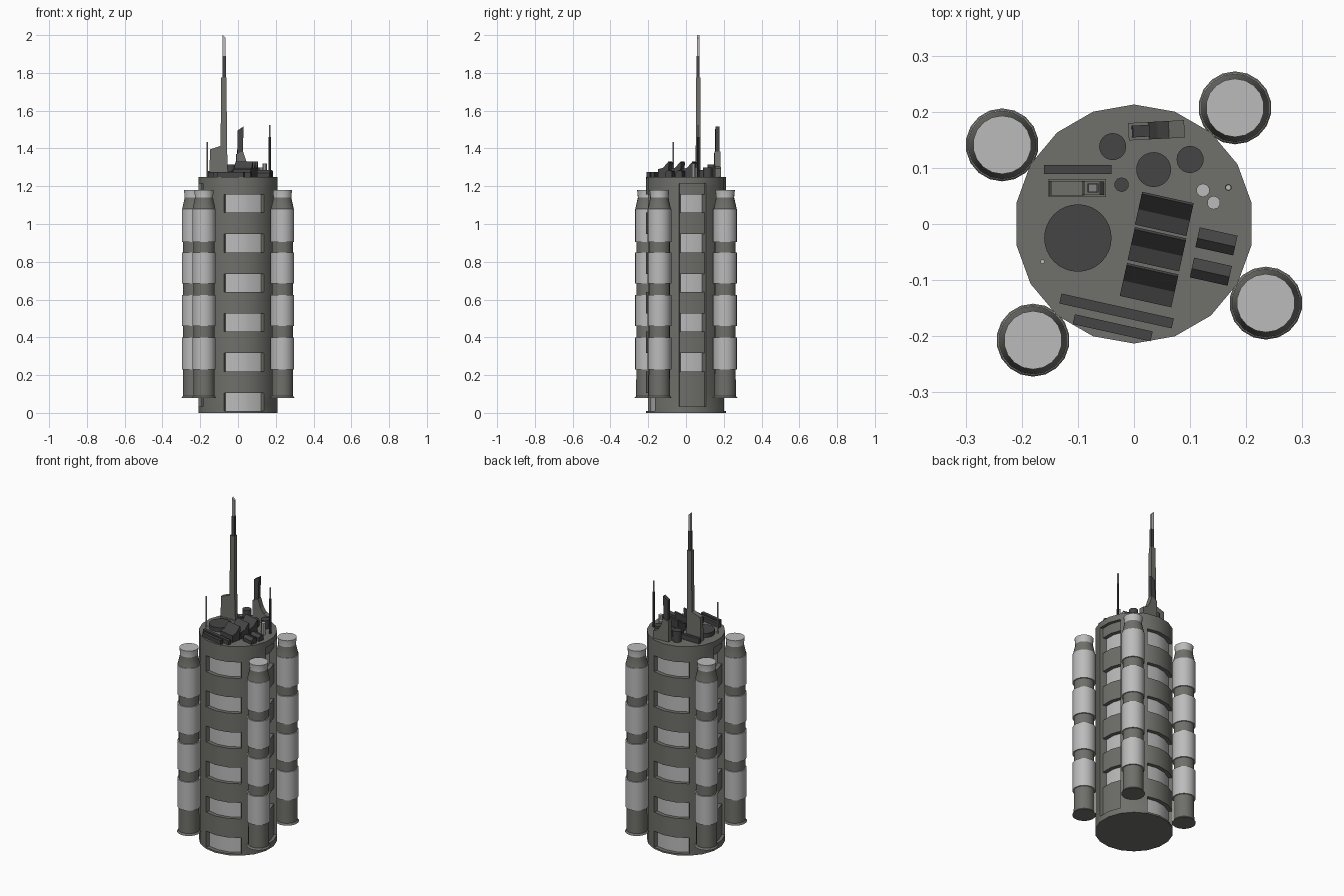
import bpy, bmesh, math
from mathutils import Matrix

if "Cube" in bpy.data.objects:
    bpy.data.objects.remove(bpy.data.objects["Cube"])

def material(name, r, g, b):
    m = bpy.data.materials.new(name)
    m.diffuse_color = (r, g, b, 1)
    m.use_nodes = True
    m.node_tree.nodes["Principled BSDF"].inputs["Base Color"].default_value = m.diffuse_color
    return m

MATS = [material("hull_grey", .16, .16, .145),
        material("dark_grey", .06, .06, .06),
        material("light_grey", .5, .5, .5)]
HULL, DARK, LIGHT = 0, 1, 2
ROOF = 1.25

def finish(name, bm, loc=(0, 0, 0), rot=0, smooth=False):
    bmesh.ops.recalc_face_normals(bm, faces=bm.faces[:])
    me = bpy.data.meshes.new(name)
    bm.to_mesh(me)
    bm.free()
    for m in MATS:
        me.materials.append(m)
    ob = bpy.data.objects.new(name, me)
    ob.matrix_world = Matrix.Translation(loc) @ Matrix.Rotation(math.radians(rot), 4, 'Z')
    bpy.context.collection.objects.link(ob)
    if smooth:
        bpy.ops.object.select_all(action='DESELECT')
        ob.select_set(True)
        bpy.context.view_layer.objects.active = ob
        bpy.ops.object.shade_smooth_by_angle(angle=math.radians(25))
    return ob

def lathe(profile, mats, sides=18, start=-90):
    """Stack of rings (radius, z) with one material per band, then capped."""
    bm = bmesh.new()
    rings = []
    for r, z in profile:
        rings.append([bm.verts.new((r * math.cos(a), r * math.sin(a), z)) for a in
                      (math.radians(start + 360 / sides * i) for i in range(sides))])
    grid = {}
    for j in range(len(rings) - 1):
        for i in range(sides):
            k = (i + 1) % sides
            f = bm.faces.new((rings[j][i], rings[j][k], rings[j + 1][k], rings[j + 1][i]))
            f.material_index = mats[j]
            grid[i, j] = f
    bm.faces.new(rings[0][::-1]).material_index = mats[0]
    bm.faces.new(rings[-1]).material_index = mats[-1]
    return bm, grid

def sink(bm, faces, radius_from, radius_to):
    """Push a group of wall faces inwards, leaving side walls."""
    new = bmesh.ops.extrude_face_region(bm, geom=faces)['geom']
    s = radius_to / radius_from
    for v in (g for g in new if isinstance(g, bmesh.types.BMVert)):
        v.co.x *= s
        v.co.y *= s
    old = [f for f in faces if f.is_valid]
    bmesh.ops.delete(bm, geom=old, context='FACES')
    return [g for g in new if isinstance(g, bmesh.types.BMFace)]

# Main hull: 18 sided drum with recessed window rows and tall side channels
R = .213
wins = [(.01 + .21 * i, .106 + .21 * i) for i in range(6)]
levels = sorted({0, ROOF, .035, 1.215} | {z for w in wins for z in w})
bm, grid = lathe([(R, z) for z in levels], [HULL] * (len(levels) - 1))

def wall(cols, lo, hi):
    return [grid[c, j] for c in cols for j in range(len(levels) - 1)
            if levels[j] > lo - .001 and levels[j + 1] < hi + .001]

for cols in ((17, 0, 1), (8, 9, 10)):
    for lo, hi in wins:
        for f in sink(bm, wall(cols, lo, hi), R, .19):
            f.material_index = LIGHT
for cols in ((4, 5), (13, 14)):
    floor = sink(bm, wall(cols, .035, 1.215), R, .195)
    for lo, hi in wins[1:]:
        pick = [f for f in floor if f.is_valid and lo < f.calc_center_median().z < hi]
        for f in sink(bm, pick, .195, .172):
            f.material_index = LIGHT
finish("hull", bm, smooth=True)

# Four banded tanks around the hull
profile, mats = [(.065, .08), (.057, .09)], [HULL]
for lo, hi in ((.23, .40), (.46, .625), (.685, .85), (.905, 1.08)):
    profile += [(.056, lo), (.063, lo), (.063, hi), (.056, hi)]
    mats += [HULL, LIGHT, LIGHT, LIGHT]
profile[-1] = (.061, 1.081)
profile += [(.048, 1.14), (.052, 1.18)]
mats += [HULL, LIGHT]
for i, (x, y) in enumerate(((.18, .207), (.235, -.141), (-.18, -.207), (-.235, .141))):
    finish(f"tank_{i + 1}", lathe(profile, mats)[0], (x, y, 0), smooth=True)

# Round roof hatches, stubs and whip antennas: x, y, radius, top, material
for name, x, y, r, top, m in (
        ("large_hatch", -.1, -.025, .06, 1.275, DARK),
        ("drum_a", .035, .097, .031, 1.285, DARK), ("drum_b", -.038, .138, .024, 1.315, DARK),
        ("drum_c", .1, .115, .024, 1.30, DARK), ("drum_d", -.022, .07, .013, 1.285, DARK),
        ("stub_a", .123, .06, .012, 1.30, LIGHT), ("stub_b", .142, .038, .012, 1.32, LIGHT),
        ("whip_base", .168, .065, .006, 1.46, DARK), ("whip_tip", .168, .065, .005, 1.525, LIGHT),
        ("short_whip", -.163, -.067, .004, 1.435, LIGHT)):
    finish(name, lathe([(r, ROOF - .01), (r, top)], [m], 32 if r > .02 else 10)[0],
           (x, y, 0), smooth=r > .02)

def prism(name, outline, depth, loc, rot=0, mat=DARK, along='y'):
    """Extrude an outline (u, z) by depth along local x or y."""
    bm = bmesh.new()
    ends = []
    for d in (-depth / 2, depth / 2):
        ends.append([bm.verts.new((u, d, z) if along == 'y' else (d, u, z)) for u, z in outline])
        bm.faces.new(ends[-1])
    n = len(outline)
    for i in range(n):
        k = (i + 1) % n
        bm.faces.new((ends[0][i], ends[0][k], ends[1][k], ends[1][i]))
    for f in bm.faces:
        f.material_index = mat
    return finish(name, bm, (*loc, 0), rot)

def box(name, x, y, w, d, lo, hi, rot=0, mat=DARK):
    return prism(name, [(-w / 2, lo), (w / 2, lo), (w / 2, hi), (-w / 2, hi)], d, (x, y), rot, mat)

# Long ducts
TILT = -12.5
box("duct_back", -.1, .097, .12, .016, 1.24, 1.28)
box("duct_front_a", -.031, -.155, .205, .018, 1.24, 1.275, TILT)
box("duct_front_b", -.038, -.185, .142, .018, 1.24, 1.275, TILT)

# Slanted vents: three large rising to the back, two small ridged
for i, (x, y) in enumerate(((.054, .018), (.041, -.045), (.027, -.109))):
    prism(f"large_vent_{i + 1}", [(-.03, 1.24), (.024, 1.24), (.03, 1.325), (.026, 1.33),
          (-.002, 1.298), (-.03, 1.29)], .094, (x, y), TILT, DARK, 'x')
for i, (x, y) in enumerate(((.147, -.031), (.137, -.085))):
    prism(f"small_vent_{i + 1}", [(-.018, 1.24), (.018, 1.24), (.018, 1.28), (-.002, 1.285),
          (-.018, 1.27)], .069, (x, y), TILT, DARK, 'x')

# Main mast with its base cabin
mx, my = -.073, .064
box("mast_foot", -.101, my, .102, .032, 1.24, 1.275, 0, HULL)
prism("mast_cabin", [(-.152, 1.25), (-.088, 1.25), (-.088, 1.415), (-.148, 1.395)],
      .026, (0, my), 0, HULL)
prism("mast_lower", [(-.094, 1.25), (-.053, 1.25), (-.058, 1.40), (-.061, 1.775), (-.089, 1.775)],
      .024, (0, my), 0, HULL)
box("mast_middle", mx, my, .019, .016, 1.76, 1.89)
prism("mast_tip", [(-.081, 1.88), (-.066, 1.88), (-.066, 1.985), (-.081, 2.0)],
      .014, (0, my), 0, LIGHT)

# Fin tower at the back of the roof
prism("fin_base", [(-.05, 1.24), (.05, 1.24), (.05, 1.295), (.022, 1.305), (.002, 1.335),
                   (-.014, 1.385), (-.05, 1.37)], .031, (.04, .167), 3, HULL)
prism("fin_blade", [(-.044, 1.36), (-.014, 1.36), (-.012, 1.515), (-.042, 1.495)],
      .021, (.04, .167), 3, DARK)
